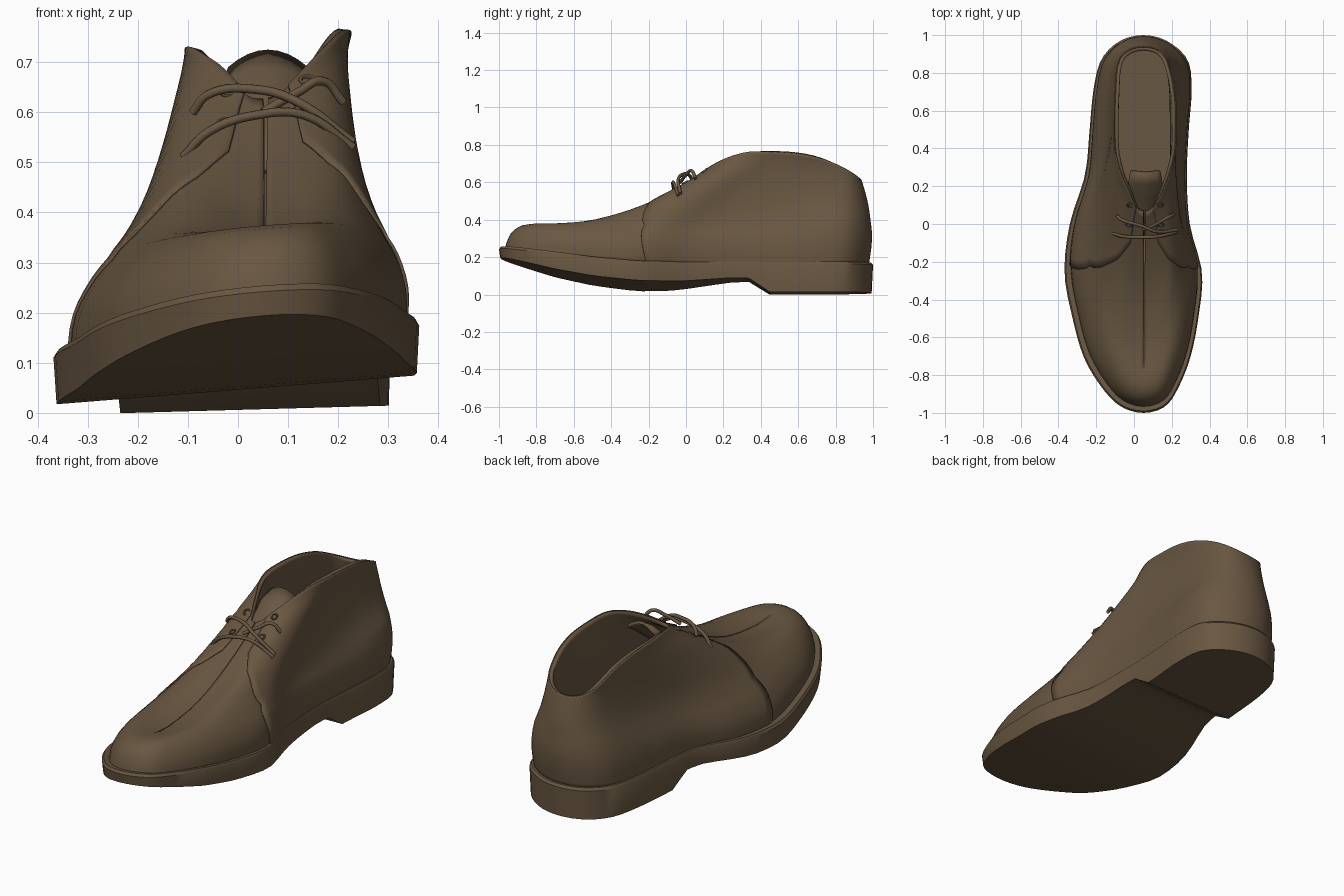
import bpy, bmesh, math
from mathutils import Vector

cube = bpy.data.objects.get("Cube")
if cube:
    bpy.data.objects.remove(cube, do_unlink=True)

brown = bpy.data.materials.new("brown_leather")
brown.use_nodes = True
brown.diffuse_color = (0.14, 0.095, 0.053, 1)
bsdf = brown.node_tree.nodes["Principled BSDF"]
bsdf.inputs["Base Color"].default_value = (0.14, 0.095, 0.053, 1)
bsdf.inputs["Roughness"].default_value = 0.8


def spline(vals, t):
    """Smooth value at fractional index t of a list."""
    ext = [2 * vals[0] - vals[1], *vals, 2 * vals[-1] - vals[-2]]
    i = max(0, min(len(vals) - 2, int(t)))
    f = t - i
    p = ext[i:i + 4]
    return p[1] + f / 2 * (p[2] - p[0] + f * (2 * p[0] - 5 * p[1] + 4 * p[2] - p[3]
                           + f * (3 * (p[1] - p[2]) + p[3] - p[0])))


def lerp_table(table, x):
    for (x0, y0), (x1, y1) in zip(table, table[1:]):
        if x <= x1:
            return y0 + (y1 - y0) * max(0, x - x0) / (x1 - x0)
    return table[-1][1]


# Foot and collar outlines, at even angles from front to back, keyed by side
FOOT = {-1: [.05, -.07, -.17, -.265, -.325, -.368, -.34, -.26, -.235, -.215, -.175, -.08, .05],
        1: [.05, .165, .235, .298, .34, .36, .295, .28, .29, .305, .285, .18, .05]}
COLLAR = {-1: [.05, .02, 0, -.03, -.07, -.095, -.1, -.1, -.095, -.09, -.07, -.02, .05],
          1: [.06, .09, .12, .155, .19, .215, .22, .22, .21, .19, .165, .12, .05]}


def outline(shape, side, u):
    a = math.acos(max(-1, min(1, 1 - 2 * u))) / math.pi * 12
    return spline(shape[side], a)


def tilt(x, y):
    return x * lerp_table([(-.1, .08), (.45, .028), (1, .028)], y)


def finish(bm, name, thickness=0, offset=-1, angle=40):
    bmesh.ops.remove_doubles(bm, verts=bm.verts, dist=0.0005)
    if not thickness:
        bmesh.ops.recalc_face_normals(bm, faces=bm.faces)
    mesh = bpy.data.meshes.new(name)
    bm.to_mesh(mesh)
    bm.free()
    ob = bpy.data.objects.new(name, mesh)
    bpy.context.collection.objects.link(ob)
    mesh.materials.append(brown)
    if thickness:
        mod = ob.modifiers.new("thickness", "SOLIDIFY")
        mod.thickness, mod.offset = thickness, offset
    bpy.ops.object.select_all(action="DESELECT")
    ob.select_set(True)
    bpy.context.view_layer.objects.active = ob
    bpy.ops.object.shade_smooth_by_angle(angle=math.radians(angle))


def skin(rows, close=False):
    """Quad grid through equal rows of points."""
    bm = bmesh.new()
    grid = [[bm.verts.new(p) for p in row] for row in rows]
    n = len(rows[0])
    for r0, r1 in zip(grid, grid[1:]):
        for j in range(n if close else n - 1):
            k = (j + 1) % n
            bm.faces.new((r0[j], r0[k], r1[k], r1[j]))
    return bm


# Upper: nested rings rising from the welt to the collar
# front y, back y, front scale, back scale, front z, middle z, back z
LEVELS = list(zip(
    (-.97, .97, .92, .93, .23, .14, .15),
    (-.955, .985, .9, .95, .285, .22, .25),
    (-.92, .988, .8, .93, .34, .29, .33),
    (-.84, .98, .68, .88, .37, .345, .4),
    (-.65, .972, .58, .81, .355, .435, .46),
    (-.4, .962, .51, .74, .393, .54, .51),
    (-.18, .952, .45, .68, .485, .635, .55),
    (-.02, .942, .38, .62, .575, .705, .585),
    (.06, .935, .33, .58, .63, .75, .61)))
TOP = 8
CENTRE = .055


def surface(side, u, v):
    yf, yb, sf, sb, zf, zm, zb = (spline(col, v) for col in LEVELS)
    scale = sf + (sb - sf) * u
    if side < 0:
        scale *= 1 - .025 * min(v, 3)
    x = CENTRE + (outline(FOOT, side, u) - CENTRE) * scale
    blend = max(0, (v - 3) / (TOP - 3))
    x += (outline(COLLAR, side, u) - x) * blend
    y = yf + (yb - yf) * u
    if u < .35:
        z = zm + (zf - zm) * ((.35 - u) / .35) ** (1.2 + .06 * v)
    else:
        z = zm + (zb - zm) * ((u - .35) / .65) ** 3
    return Vector((x, y, z + tilt(x, y) + .08 * (x - .12) * blend))


def around(start_u, v, n):
    """Points from the front, round the heel, back to the front."""
    a0 = math.acos(1 - 2 * start_u)
    us = [(1 - math.cos(a0 + (math.pi - a0) * i / n)) / 2 for i in range(n + 1)]
    return ([surface(1, u, v) for u in us]
            + [surface(-1, u, v) for u in reversed(us[:-1])])


finish(skin([around(0, k / 3, 36) for k in range(TOP * 3 + 1)]), "upper", .018, -1, 60)

# Quarters: overlaid panel around the ankle with a curved front edge
EDGE = [(0, .39), (3, .34), (4.2, .25), (5, .16), (6, .07), (8, .03)]
finish(skin([around(lerp_table(EDGE, k / 3), k / 3, 36) for k in range(TOP * 3 + 1)]),
       "quarters", .006, 1, 50)

# Sole with raised heel: lofted slab following the outline
SOLE_TOP = [(-1, .25), (-.7, .205), (-.5, .175), (-.26, .152), (0, .152), (.26, .165), (1, .168)]
SOLE_LOW = [(-1, .19), (-.7, .112), (-.5, .073), (-.26, .046), (-.05, .048), (.26, .078),
            (.34, .076), (.45, .006), (1, .006)]
stations = sorted([-math.cos(math.pi * i / 40) for i in range(41)] + [.34, .45])
rows = []
for y in stations:
    edges = [outline(FOOT, s, (y + 1) / 2) for s in (-1, 1)]
    top, low = lerp_table(SOLE_TOP, y), lerp_table(SOLE_LOW, y)
    row = []
    for z, s in ((low, .985), (top - .012, 1), (top, .98)):
        for x in edges:
            px = .04 + (x - .04) * s
            row.append((px, y * (s + 1) / 2, z + tilt(px, y)))
    rows.append([row[i] for i in (0, 1, 3, 5, 4, 2)])
finish(skin(rows, True), "sole", angle=35)

# Tongue: arched strip behind the throat
tongue = []
for y, z, w in ((-.06, .49, .07), (.06, .575, .075), (.14, .635, .085), (.21, .69, .09), (.27, .725, .08)):
    tongue.append([(.06 + w * k / 4, y + .01 * abs(k) / 4, z - .035 * (k / 4) ** 2)
                   for k in range(-4, 5)])
finish(skin(tongue), "tongue", .014, -1, 60)


# Laces: round cords crossing the throat
def lace(name, pts):
    curve = bpy.data.curves.new(name, "CURVE")
    curve.dimensions = "3D"
    curve.bevel_depth, curve.bevel_resolution, curve.resolution_u = .009, 2, 8
    sp = curve.splines.new("BEZIER")
    sp.bezier_points.add(len(pts) - 1)
    for bp, p in zip(sp.bezier_points, pts):
        bp.co = p
        bp.handle_left_type = bp.handle_right_type = "AUTO"
    curve.use_fill_caps = True
    curve.materials.append(brown)
    bpy.context.collection.objects.link(bpy.data.objects.new(name, curve))


lace("lower_lace", [(-.11, -.05, .51), (-.06, -.065, .56), (.04, -.07, .595), (.13, -.065, .595), (.23, -.04, .53)])
lace("upper_lace", [(-.09, .04, .6), (-.06, .02, .635), (.04, -.01, .645), (.12, -.04, .62), (.23, -.03, .54)])
lace("lace_loop", [(.05, -.03, .6), (.12, 0, .64), (.17, .03, .662), (.21, .05, .62)])

# Eyelets: small rings on the quarters
for side, label in ((-1, "right"), (1, "left")):
    for row, v in enumerate((6.4, 7.3)):
        p = surface(side, .1, v)
        out = (surface(side, .12, v) - p).cross(surface(side, .1, v + .1) - p) * side
        bpy.ops.mesh.primitive_torus_add(
            location=p + out.normalized() * .007, rotation=out.to_track_quat("Z", "Y").to_euler(),
            major_radius=.014, minor_radius=.005, major_segments=16, minor_segments=6)
        ring = bpy.context.object
        ring.name = f"{label}_eyelet_{row + 1}"
        ring.data.materials.append(brown)
        bpy.ops.object.shade_smooth_by_angle(angle=math.radians(60))
